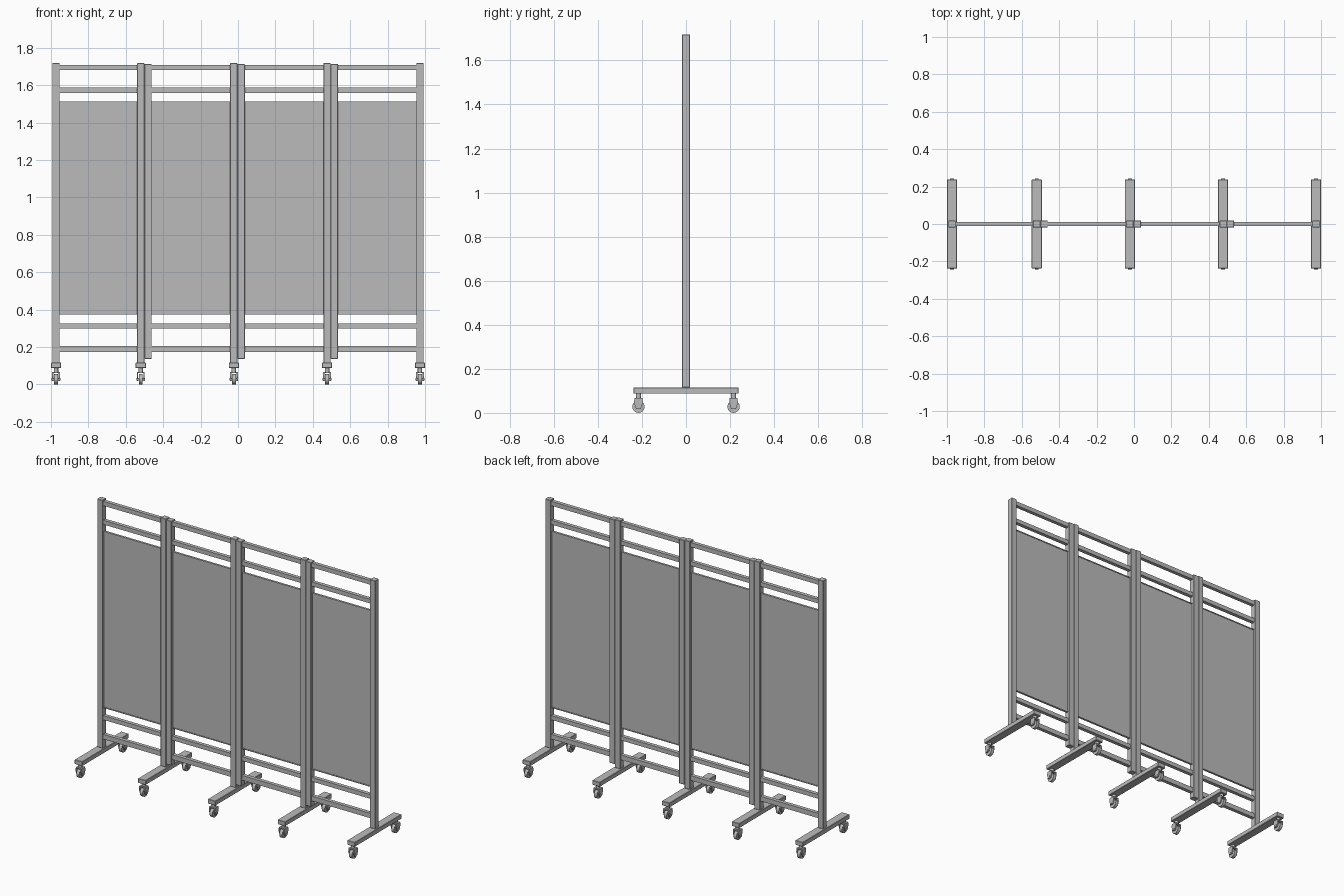
import bpy
import bmesh
from mathutils import Matrix

cube = bpy.data.objects.get("Cube")
if cube:
    bpy.data.objects.remove(cube, do_unlink=True)

grey = bpy.data.materials.new("light_grey")
grey.use_nodes = True
COLOUR = (0.5, 0.5, 0.5, 1)
grey.diffuse_color = COLOUR
grey.node_tree.nodes["Principled BSDF"].inputs["Base Color"].default_value = COLOUR


def finish(name, bm, smooth=False):
    mesh = bpy.data.meshes.new(name)
    bm.to_mesh(mesh)
    bm.free()
    mesh.materials.append(grey)
    obj = bpy.data.objects.new(name, mesh)
    bpy.context.collection.objects.link(obj)
    if smooth:
        bpy.ops.object.select_all(action="DESELECT")
        obj.select_set(True)
        bpy.context.view_layer.objects.active = obj
        bpy.ops.object.shade_smooth_by_angle()
    return obj


def box(name, x0, x1, y0, y1, z0, z1, bevel=0):
    bm = bmesh.new()
    size = Matrix.Diagonal((x1 - x0, y1 - y0, z1 - z0, 1))
    centre = Matrix.Translation(((x0 + x1) / 2, (y0 + y1) / 2, (z0 + z1) / 2))
    bmesh.ops.create_cube(bm, size=1, matrix=centre @ size)
    obj = finish(name, bm)
    if bevel:
        mod = obj.modifiers.new("soft_edges", "BEVEL")
        mod.width = bevel
    return obj


def cylinder(name, x, y, z, radius, length, axis):
    bm = bmesh.new()
    turn = Matrix.Rotation(1.5707963, 4, "Y") if axis == "x" else Matrix()
    bmesh.ops.create_cone(bm, cap_ends=True, segments=24, radius1=radius, radius2=radius,
                          depth=length, matrix=Matrix.Translation((x, y, z)) @ turn)
    return finish(name, bm, True)


def fork_cheek(name, x, y, thick):
    # Tapered side plate holding the wheel axle
    bm = bmesh.new()
    outline = [(-0.011, 0.018), (0.011, 0.018), (0.02, 0.045), (0.018, 0.066),
               (-0.018, 0.066), (-0.02, 0.045)]
    face = bm.faces.new([bm.verts.new((x - thick / 2, y + v, z)) for v, z in outline])
    new = bmesh.ops.extrude_face_region(bm, geom=[face])["geom"]
    verts = [g for g in new if isinstance(g, bmesh.types.BMVert)]
    bmesh.ops.translate(bm, verts=verts, vec=(thick, 0, 0))
    bmesh.ops.recalc_face_normals(bm, faces=bm.faces)
    return finish(name, bm)


def caster(name, x, y):
    cylinder(name + "_wheel", x, y, 0.028, 0.028, 0.02, "x")
    cylinder(name + "_axle", x, y, 0.028, 0.007, 0.046, "x")
    for side in (-1, 1):
        fork_cheek(name + "_fork", x + side * 0.0175, y, 0.007)
    box(name + "_fork_top", x - 0.021, x + 0.021, y - 0.018, y + 0.018, 0.06, 0.067)
    cylinder(name + "_stem", x, y, 0.077, 0.012, 0.026, "z")


# Posts standing on feet, with a caster under each end
DEPTH = 0.019
FOOT_BOTTOM, FOOT_TOP = 0.087, 0.116
POST = 0.039
foot_centres = [-0.973, -0.52, -0.022, 0.476, 0.973]
for i, x in enumerate(foot_centres):
    box("foot", x - 0.027, x + 0.027, -0.238, 0.238, FOOT_BOTTOM, FOOT_TOP, 0.002)
    box("post", x - POST / 2, x + POST / 2, -DEPTH, DEPTH, FOOT_TOP, 1.717, 0.002)
    for y in (-0.216, 0.216):
        caster("caster", x, y)

# Joining posts hang clear of the feet beside the three inner posts
for x in foot_centres[1:4]:
    box("joining_post", x + POST / 2, x + POST * 1.5, -DEPTH, DEPTH, 0.137, 1.713, 0.002)

# Rails and screen panels fill each bay
rails = [(0.174, 0.205), (0.299, 0.326), (1.559, 1.586), (1.68, 1.708)]
for i in range(4):
    left = foot_centres[i] + POST * (0.5 if i == 0 else 1.5)
    right = foot_centres[i + 1] - POST / 2
    for low, high in rails:
        box("rail", left, right, -0.012, 0.012, low, high)
    box("screen_panel", left, right, -0.004, 0.004, 0.373, 1.512)
    for z in (0.373, 1.506):
        box("panel_hem", left, right, -0.007, 0.007, z, z + 0.006)
